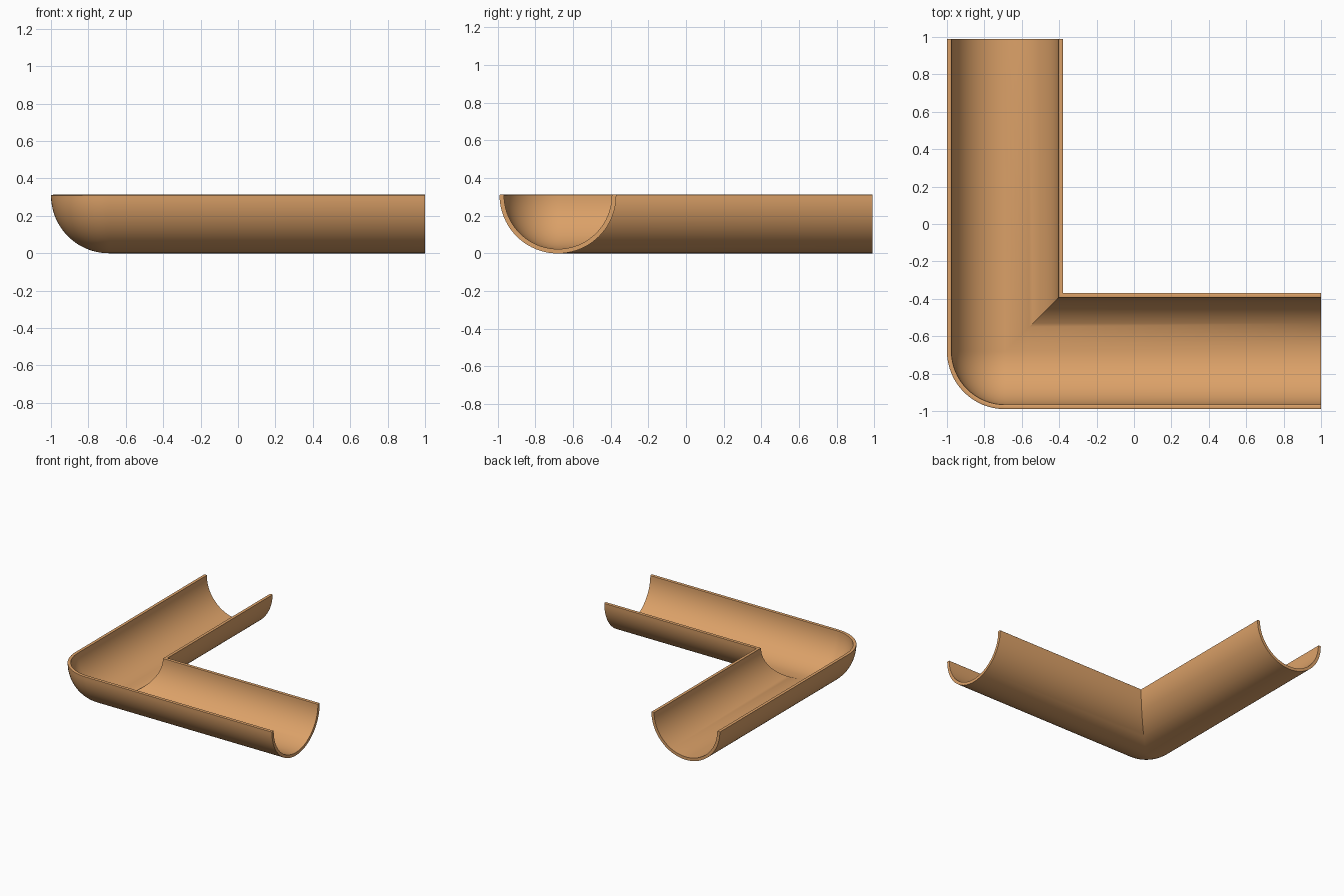
import bpy, bmesh, math

if "Cube" in bpy.data.objects:
    bpy.data.objects.remove(bpy.data.objects["Cube"])

R, T = 0.31, 0.024          # outer radius and wall thickness
CX, CY = -0.69, -0.68       # centre of the rounded corner
END_X, END_Y = 1.0, 0.99    # open ends of the two arms
SEG, TURN = 40, 16          # section and corner resolution


def section():
    """Closed half-pipe section as (side offset, z), with softly rounded lips."""
    def arc(r):
        pts = [(-r * math.cos(math.pi * i / SEG), R - r * math.sin(math.pi * i / SEG))
               for i in range(SEG + 1)]
        return [(0.0 if abs(s) < 1e-9 else s, z) for s, z in pts]
    lip = [(R - T / 2 + T / 2 * math.cos(a), R + 0.003 * math.sin(a))
           for a in (math.pi * k / 6 for k in range(1, 6))]
    left = [(-s, z) for s, z in reversed(lip)]
    return arc(R) + lip + arc(R - T)[::-1] + left


def corner(s, a):
    """Outer side turns like a sphere; inner side stays on the mitre."""
    if s >= 0:
        return CX + s, CY + s
    return CX + s * math.sin(a), CY + s * math.cos(a)


prof = section()
rows = [[(END_X, CY + s, z) for s, z in prof]]
for j in range(TURN + 1):
    a = math.pi / 2 * j / TURN
    rows.append([(*corner(s, a), z) for s, z in prof])
rows.append([(CX + s, END_Y, z) for s, z in prof])

# Skin the sections, then merge the rows that collapse on the mitre
bm = bmesh.new()
grid = [[bm.verts.new(p) for p in row] for row in rows]
n = len(prof)
for r0, r1 in zip(grid, grid[1:]):
    for i in range(n):
        k = (i + 1) % n
        bm.faces.new((r0[i], r0[k], r1[k], r1[i]))

# End walls as quads between outer and inner arcs, plus the lips
inner0 = SEG + 6
for row in (grid[0], grid[-1]):
    for i in range(SEG):
        j = inner0 + SEG - i
        bm.faces.new((row[i], row[i + 1], row[j - 1], row[j]))
    bm.faces.new(row[SEG:inner0 + 1])
    bm.faces.new(row[inner0 + SEG:] + [row[0]])

bmesh.ops.remove_doubles(bm, verts=bm.verts, dist=1e-5)
bmesh.ops.recalc_face_normals(bm, faces=bm.faces)
mesh = bpy.data.meshes.new("gutter_corner")
bm.to_mesh(mesh)
bm.free()

gutter = bpy.data.objects.new("gutter_corner", mesh)
bpy.context.collection.objects.link(gutter)
mat = bpy.data.materials.new("copper")
mat.diffuse_color = (0.72, 0.36, 0.14, 1)
mat.use_nodes = True
mat.node_tree.nodes["Principled BSDF"].inputs["Base Color"].default_value = mat.diffuse_color
mesh.materials.append(mat)

bpy.context.view_layer.objects.active = gutter
gutter.select_set(True)
bpy.ops.object.shade_smooth_by_angle(angle=math.radians(35))
